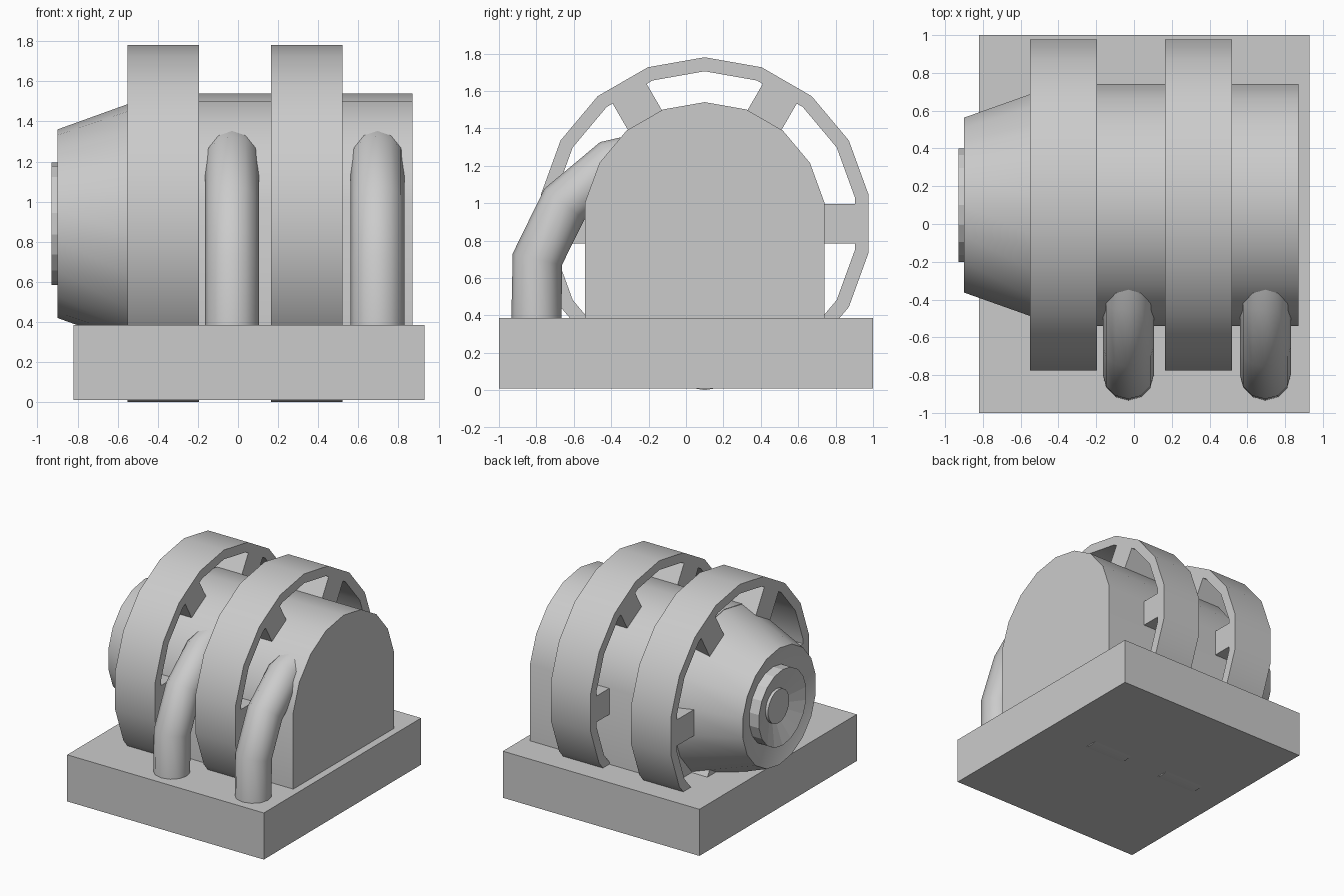
import bpy, bmesh
from math import sin, cos, pi, radians
from mathutils import Matrix, Vector

if "Cube" in bpy.data.objects:
    bpy.data.objects.remove(bpy.data.objects["Cube"])

CY, CZ, SEG = 0.1, 0.89, 18   # shared axle centre (runs along x) and side count


def finish(name, bm, smooth=True):
    bmesh.ops.recalc_face_normals(bm, faces=bm.faces)
    me = bpy.data.meshes.new(name)
    bm.to_mesh(me)
    bm.free()
    ob = bpy.data.objects.new(name, me)
    bpy.context.collection.objects.link(ob)
    if smooth:
        bpy.ops.object.select_all(action='DESELECT')
        ob.select_set(True)
        bpy.context.view_layer.objects.active = ob
        bpy.ops.object.shade_smooth_by_angle(angle=radians(30))
    return ob


def box(bm, x, y, z, matrix=Matrix()):
    lo, hi = Vector((x[0], y[0], z[0])), Vector((x[1], y[1], z[1]))
    m = matrix @ Matrix.Translation((lo + hi) / 2) @ Matrix.Diagonal((*(hi - lo), 1))
    bmesh.ops.create_cube(bm, size=1, matrix=m)


def revolve(bm, profile, closed=False):
    """Turn (x, radius) points round the axle; open profiles are capped."""
    rings = []
    for x, r in profile:
        rings.append([bm.verts.new((x, CY + r * sin(2 * pi * i / SEG), CZ + r * cos(2 * pi * i / SEG)))
                      for i in range(SEG)])
    pairs = list(zip(rings, rings[1:]))
    if closed:
        pairs.append((rings[-1], rings[0]))
    for a, b in pairs:
        for i in range(SEG):
            j = (i + 1) % SEG
            bm.faces.new((a[i], a[j], b[j], b[i]))
    if not closed:
        bm.faces.new(rings[0])
        bm.faces.new(rings[-1])


# Base slab
bm = bmesh.new()
box(bm, (-0.82, 0.93), (-1, 1), (0.01, 0.385))
finish("base", bm, smooth=False)

# Arched housing: half round on top, straight sides down into the base
bm = bmesh.new()
arch = [(CY + 0.65 * sin(radians(a)), CZ + 0.65 * cos(radians(a))) for a in range(-80, 81, 20)]
arch = [(arch[0][0], 0.3)] + arch + [(arch[-1][0], 0.3)]
face = bm.faces.new([bm.verts.new((-0.41, y, z)) for y, z in arch])
ext = bmesh.ops.extrude_face_region(bm, geom=[face], use_keep_orig=True)
bmesh.ops.translate(bm, vec=(1.28, 0, 0),
                    verts=[v for v in ext["geom"] if isinstance(v, bmesh.types.BMVert)])
finish("housing", bm)

# Tapered nose with a dished end
bm = bmesh.new()
revolve(bm, [(-0.40, 0.65), (-0.90, 0.47), (-0.84, 0.29)])
finish("nose", bm)

# Faceted hub with a shallow dish, and the axle cap in it
bm = bmesh.new()
revolve(bm, [(-0.82, 0.305), (-0.93, 0.305), (-0.87, 0.13)])
finish("hub", bm, smooth=False)
bm = bmesh.new()
revolve(bm, [(-0.85, 0.135), (-0.895, 0.135)])
finish("axle_cap", bm)

# Two spoked rings
for n, (x0, x1) in enumerate([(-0.55, -0.195), (0.165, 0.52)], 1):
    bm = bmesh.new()
    revolve(bm, [(x0, 0.89), (x1, 0.89), (x1, 0.815), (x0, 0.815)], closed=True)
    for k in range(6):
        turn = Matrix.Translation((0, CY, CZ)) @ Matrix.Rotation(k * pi / 3, 4, 'X')
        box(bm, (x0, x1), (0.55, 0.81), (-0.105, 0.105), turn)
    finish(f"spoked_ring_{n}", bm)

# Two bent pipes from the base into the housing
path = [(-0.8, 0.33), (-0.795, 0.70), (-0.65, 0.995), (-0.40, 1.205), (-0.15, 1.26)]
for n, x in enumerate([-0.03, 0.695], 1):
    cu = bpy.data.curves.new(f"pipe_{n}", 'CURVE')
    cu.dimensions = '3D'
    cu.bevel_depth = 0.135
    cu.bevel_resolution = 4
    cu.use_fill_caps = True
    sp = cu.splines.new('POLY')
    sp.points.add(len(path) - 1)
    for p, (y, z) in zip(sp.points, path):
        p.co = (x, y, z, 1)
    sp.use_smooth = True
    bpy.context.collection.objects.link(bpy.data.objects.new(f"pipe_{n}", cu))
